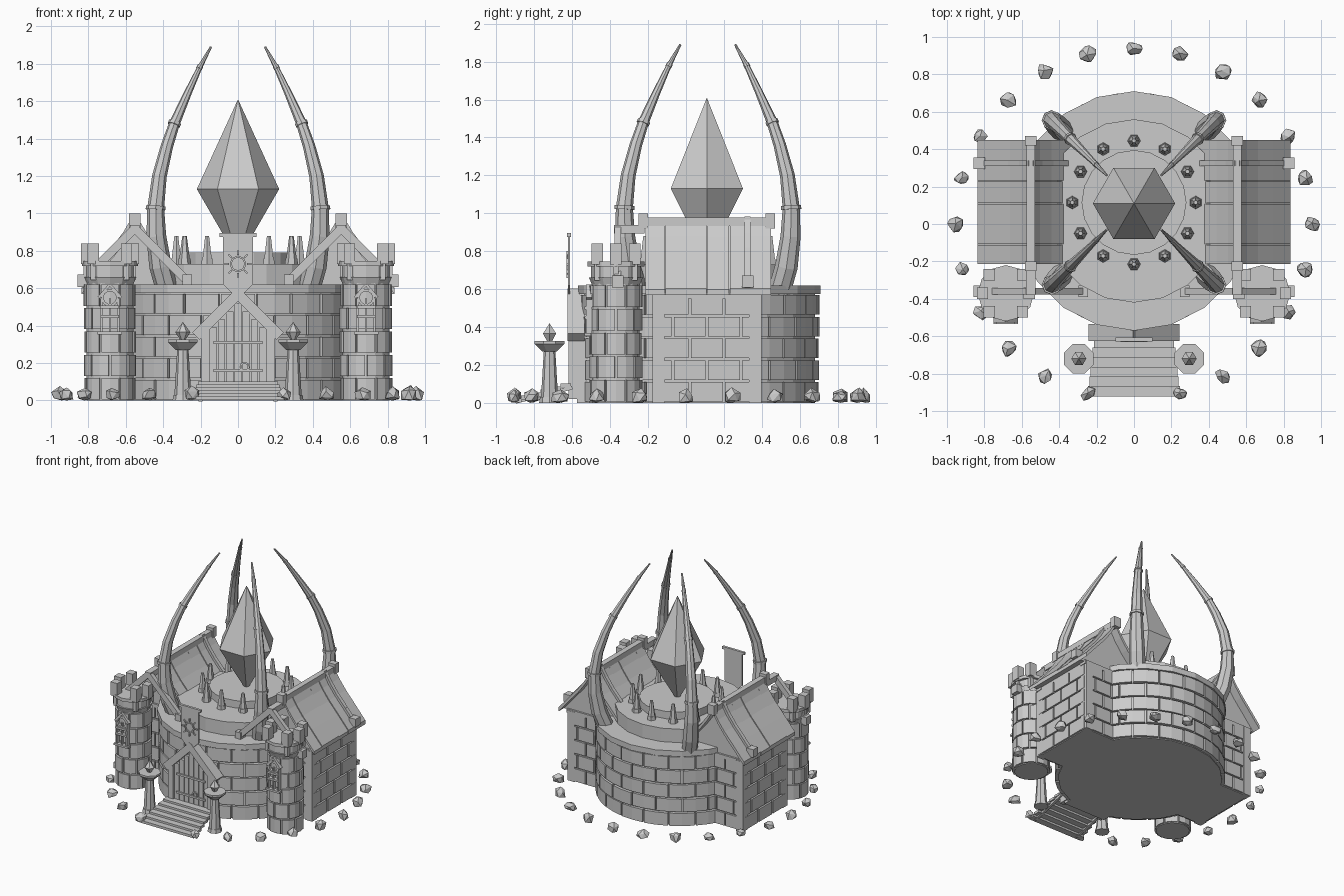
import bpy, bmesh, math, random
from math import sin, cos, pi, radians
from mathutils import Matrix, Vector

random.seed(4)
cube = bpy.data.objects.get("Cube")
if cube:
    bpy.data.objects.remove(cube, do_unlink=True)

stone = bpy.data.materials.new("plain grey")
stone.use_nodes = True
GREY = (0.6, 0.6, 0.6, 1)
stone.diffuse_color = GREY
stone.node_tree.nodes["Principled BSDF"].inputs["Base Color"].default_value = GREY


def part(name, bm):
    bmesh.ops.recalc_face_normals(bm, faces=bm.faces)
    me = bpy.data.meshes.new(name)
    bm.to_mesh(me)
    bm.free()
    me.materials.append(stone)
    ob = bpy.data.objects.new(name, me)
    bpy.context.collection.objects.link(ob)
    return ob


def box(bm, c, size, rot=Matrix()):
    m = Matrix.Translation(c) @ rot @ Matrix.Diagonal((*size, 1))
    bmesh.ops.create_cube(bm, size=1, matrix=m)


def beam(bm, a, b, w, h):
    a, b = Vector(a), Vector(b)
    rot = (b - a).to_track_quat('X', 'Z').to_matrix().to_4x4()
    box(bm, (a + b) / 2, ((b - a).length, w, h), rot)


def cone(bm, x, y, z0, z1, r0, r1, n, turn=0):
    m = Matrix.Translation((x, y, (z0 + z1) / 2)) @ Matrix.Rotation(turn, 4, 'Z')
    bmesh.ops.create_cone(bm, cap_ends=True, segments=n, radius1=r0, radius2=r1,
                          depth=z1 - z0, matrix=m)


def loft(bm, rings):
    vs = [[bm.verts.new(p) for p in r] for r in rings]
    n = len(vs[0])
    for a, b in zip(vs, vs[1:]):
        for i in range(n):
            j = (i + 1) % n
            bm.faces.new((a[i], a[j], b[j], b[i]))
    bm.faces.new(vs[0])
    bm.faces.new(vs[-1])


def plate(bm, pts, y0, y1):
    loft(bm, [[(x, y, z) for x, z in pts] for y in (y0, y1)])


def round_bricks(bm, cx, cy, r0, r1, count, rows, z0, step, gap=0.006):
    for k in range(rows):
        za, zb = z0 + k * step + gap, z0 + (k + 1) * step - gap
        for i in range(count):
            mid = 2 * pi * (i + 0.5 * (k % 2)) / count
            half = pi / count - gap / r1
            r = r1 + random.uniform(-.004, .004)
            rings = []
            for t in (mid - half, mid, mid + half):
                c, s = cos(t), sin(t)
                rings.append([(cx + q * c, cy + q * s, z)
                              for q, z in ((r0, za), (r, za), (r, zb), (r0, zb))])
            loft(bm, rings)


STEP = .115
CY = .07

# Round keep: core, brick courses, rim and upper tiers
bm = bmesh.new()
cone(bm, 0, CY, 0, .58, .61, .61, 20)
part("keep_core", bm)
bm = bmesh.new()
round_bricks(bm, 0, CY, .57, .63, 20, 5, 0, STEP)
part("keep_bricks", bm)
bm = bmesh.new()
cone(bm, 0, CY, .575, .62, .64, .64, 20)
cone(bm, 0, CY, .62, .73, .49, .49, 20)
cone(bm, 0, .115, .73, .79, .28, .28, 20)
part("keep_tiers", bm)

# Ring of spikes around the crystal
bm = bmesh.new()
for i in range(12):
    a = i * pi / 6
    x, y = .33 * cos(a), .115 + .33 * sin(a)
    cone(bm, x, y, .72, .76, .036, .032, 6, a)
    cone(bm, x, y, .76, .88, .028, .012, 6, a)
part("spike_ring", bm)

# Floating crystal
bm = bmesh.new()
cone(bm, 0, .11, .75, 1.13, 0, .22, 6, pi / 6)
cone(bm, 0, .11, 1.13, 1.61, .22, 0, 6, pi / 6)
bmesh.ops.remove_doubles(bm, verts=bm.verts, dist=.001)
part("crystal", bm)

# Four curved horns with bands; (offset, height, radius)
HORN = [(.37, .56, .06), (.415, .72, .06), (.437, .88, .053), (.44, 1.03, .045),
        (.42, 1.2, .039), (.38, 1.36, .033), (.34, 1.48, .029),
        (.27, 1.64, .021), (.205, 1.78, .014), (.145, 1.89, .006)]
bm = bmesh.new()
for sx in (-1, 1):
    for sy in (-1, 1):
        out = Vector((sx, sy, 0)).normalized()
        side = Vector((-out.y, out.x, 0))
        pts = [Vector((sx * o, .115 + sy * o, z)) for o, z, r in HORN]

        def ring(i, grow=1, shift=0):
            tan = (pts[min(i + 1, len(pts) - 1)] - pts[max(i - 1, 0)]).normalized()
            nrm = side.cross(tan)
            r = HORN[i][2] * grow
            return [pts[i] + tan * shift + (side * cos(a) + nrm * sin(a)) * r
                    for a in [k * pi / 4 for k in range(8)]]
        loft(bm, [ring(i) for i in range(len(pts))])
        for i in (3, 6, 8):
            loft(bm, [ring(i, 1.18, -.01), ring(i, 1.18, .01)])
part("horns", bm)

# Side wings: walls, bricks, posts, flared roof
RX = .552
ROOF = [(0, .95), (.05, .865), (.11, .785), (.19, .695), (.285, .585)]
Y0, Y1 = -.16, .38
for s, side in ((-1, "right"), (1, "left")):
    bm = bmesh.new()
    box(bm, (s * RX, (Y0 + Y1) / 2, .29), (.46, Y1 - Y0, .58))
    gable = [(s * RX + d, z - .015) for d, z in ROOF]
    gable += [(s * RX - d, z - .015) for d, z in reversed(ROOF[1:])]
    plate(bm, gable, Y0, Y1)
    part(side + "_wing_wall", bm)

    bm = bmesh.new()
    for k in range(5):
        z = (k + .5) * STEP
        for n, length, face in ((3, Y1 - Y0, "side"), (3, .46, "front"), (3, .46, "back")):
            w = length / n
            edges = [0] + [(i + .5 * (k % 2)) * w for i in range(n + 1)] + [length]
            for a, b in zip(edges, edges[1:]):
                b = min(b, length)
                if b - a < .02:
                    continue
                m, l = (a + b) / 2, b - a - .012
                if face == "side":
                    box(bm, (s * (RX + .23), Y0 + m, z), (.03, l, STEP - .012))
                else:
                    y = Y0 if face == "front" else Y1
                    box(bm, (s * (RX - .23 + m), y, z), (l, .03, STEP - .012))
    part(side + "_wing_bricks", bm)

    bm = bmesh.new()
    for y in (Y0 + .015, Y1 - .015):
        for d in (-.21, .21):
            box(bm, (s * (RX + d), y, .285), (.065, .065, .57))
        box(bm, (s * RX, y, .565), (.5, .06, .03))
    box(bm, (s * (RX + .215), .11, .565), (.06, .56, .03))
    part(side + "_wing_posts", bm)

    bm = bmesh.new()
    ys = [-.215, -.11, .11, .23, .45]
    for i, (a, b) in enumerate(zip(ys, ys[1:])):
        t = .012 + .006 * (i % 2)
        for d in (-1, 1):
            top = [(s * RX + d * x, z + t) for x, z in ROOF]
            low = [(s * RX + d * x, z - .015) for x, z in reversed(ROOF)]
            plate(bm, top + low, a + .002, b - .002)
    part(side + "_roof", bm)

    # Ridge beam, roof batten and front rafters with end blocks
    bm = bmesh.new()
    box(bm, (s * RX, .11, .955), (.045, .7, .045))
    for y in (-.225, .445):
        box(bm, (s * RX, y, .96), (.06, .05, .08))
    for d in (-1, 1):
        line = [(s * RX + d * x, .325, z + .025) for x, z in ROOF]
        for a, b in zip(line, line[1:]):
            beam(bm, a, b, .03, .03)
        box(bm, (s * RX + d * .275, .325, .64), (.06, .06, .065))
        beam(bm, (s * RX, -.36, .92), (s * RX + d * .28, -.36, .64), .035, .045)
        box(bm, (s * RX + d * .28, -.36, .64), (.05, .06, .065))
    box(bm, (s * RX, -.3, .915), (.05, .16, .045))
    part(side + "_roof_beams", bm)

    # Corner tower with battlements
    tx, ty = s * .685, -.37
    bm = bmesh.new()
    cone(bm, tx, ty, 0, .66, .125, .125, 16)
    cone(bm, tx, ty, .62, .66, .125, .142, 12)
    cone(bm, tx, ty, .66, .73, .13, .13, 12)
    cone(bm, tx, ty, .72, .745, .15, .15, 12)
    for deg in (0, 45, 135, 180, 225, 315):
        a = radians(deg)
        c = (tx + .125 * cos(a), ty + .14 * sin(a), .785)
        box(bm, c, (.06, .06, .11))
        box(bm, (c[0], c[1], .69), (.03, .03, .09))
    part(side + "_tower", bm)
    bm = bmesh.new()
    round_bricks(bm, tx, ty, .1, .138, 8, 5, 0, .125)
    part(side + "_tower_bricks", bm)

    # Tower window with round top and sill
    bm = bmesh.new()
    wy = -.512
    for d in (-.045, 0, .045):
        box(bm, (tx + d, wy, .45), (.012, .03, .19))
    for z, w in ((.36, .13), (.45, .1), (.5, .1)):
        box(bm, (tx, wy - .006, z), (w, .035, .016))
    for i in range(10):
        a, b = i * pi / 5, (i + 1) * pi / 5
        beam(bm, (tx + .042 * cos(a), wy, .55 + .042 * sin(a)),
             (tx + .042 * cos(b), wy, .55 + .042 * sin(b)), .03, .014)
    beam(bm, (tx - .06, wy, .55), (tx, wy, .62), .03, .014)
    beam(bm, (tx + .06, wy, .55), (tx, wy, .62), .03, .014)
    part(side + "_tower_window", bm)

    # Standing brazier beside the steps
    bm = bmesh.new()
    bx, by = s * .295, -.72
    cone(bm, bx, by, 0, .03, .055, .05, 8)
    cone(bm, bx, by, .03, .28, .045, .03, 8)
    cone(bm, bx, by, .27, .31, .04, .085, 8, pi / 8)
    cone(bm, bx, by, .31, .325, .085, .085, 8, pi / 8)
    cone(bm, bx, by, .32, .365, .012, .04, 6, pi / 6)
    cone(bm, bx, by, .365, .42, .04, 0, 6, pi / 6)
    part(side + "_brazier", bm)

# Entrance: planked door, frame, gable beams and hardware
bm = bmesh.new()
plate(bm, [(-.19, 0), (.19, 0), (.19, .37), (0, .56), (-.19, .37)], -.575, -.45)
for i in range(-3, 4):
    h = .5 - abs(i) * .043
    box(bm, (i * .044, -.585, h / 2 + .04), (.039, .035, h - .04))
for z in (.16, .31):
    box(bm, (0, -.605, z), (.26, .015, .016))
for i in range(8):
    a, b = i * pi / 4, (i + 1) * pi / 4
    beam(bm, (.035 + .022 * cos(a), -.607, .18 + .022 * sin(a)),
         (.035 + .022 * cos(b), -.607, .18 + .022 * sin(b)), .012, .01)
part("door", bm)
bm = bmesh.new()
for d in (-1, 1):
    beam(bm, (d * .225, -.58, .345), (-d * .015, -.58, .585), .09, .055)
    box(bm, (d * .175, -.58, .2), (.045, .08, .36))
part("door_frame", bm)

# Entrance steps
bm = bmesh.new()
for i in range(6):
    box(bm, (0, -.895 + i * .052, .012 + i * .016), (.49 - i * .012, .056, .02))
for d in (-1, 1):
    beam(bm, (d * .2, -.9, .005), (d * .2, -.6, .08), .02, .02)
part("steps", bm)

# Hanging banner with sun emblem
bm = bmesh.new()
plate(bm, [(-.08, .88), (.08, .88), (.08, .62), (0, .54), (-.08, .62)], -.622, -.612)
box(bm, (0, -.617, .885), (.2, .02, .02))
for i in range(8):
    a, b = i * pi / 4, (i + 1) * pi / 4
    c0, c1, s0, s1 = cos(a), cos(b), sin(a), sin(b)
    beam(bm, (.04 * c0, -.626, .73 + .04 * s0), (.04 * c1, -.626, .73 + .04 * s1), .01, .01)
    beam(bm, (.048 * c0, -.626, .73 + .048 * s0), (.072 * c0, -.626, .73 + .072 * s0), .01, .009)
part("banner", bm)

# Ring of loose rocks, left open at the steps
bm = bmesh.new()
for i in range(24):
    if i == 18:
        continue
    a = i * pi / 12
    size = Vector([random.uniform(.033, .05) for k in range(3)])
    m = (Matrix.Translation((.95 * cos(a), .94 * sin(a), .03))
         @ Matrix.Rotation(random.uniform(0, pi), 4, 'Z') @ Matrix.Diagonal((*size, 1)))
    new = bmesh.ops.create_icosphere(bm, subdivisions=1, radius=1, matrix=m)["verts"]
    for v in new:
        v.co += Vector([random.uniform(-.008, .008) for k in range(3)])
        v.co.z = max(v.co.z, 0)
part("rocks", bm)
